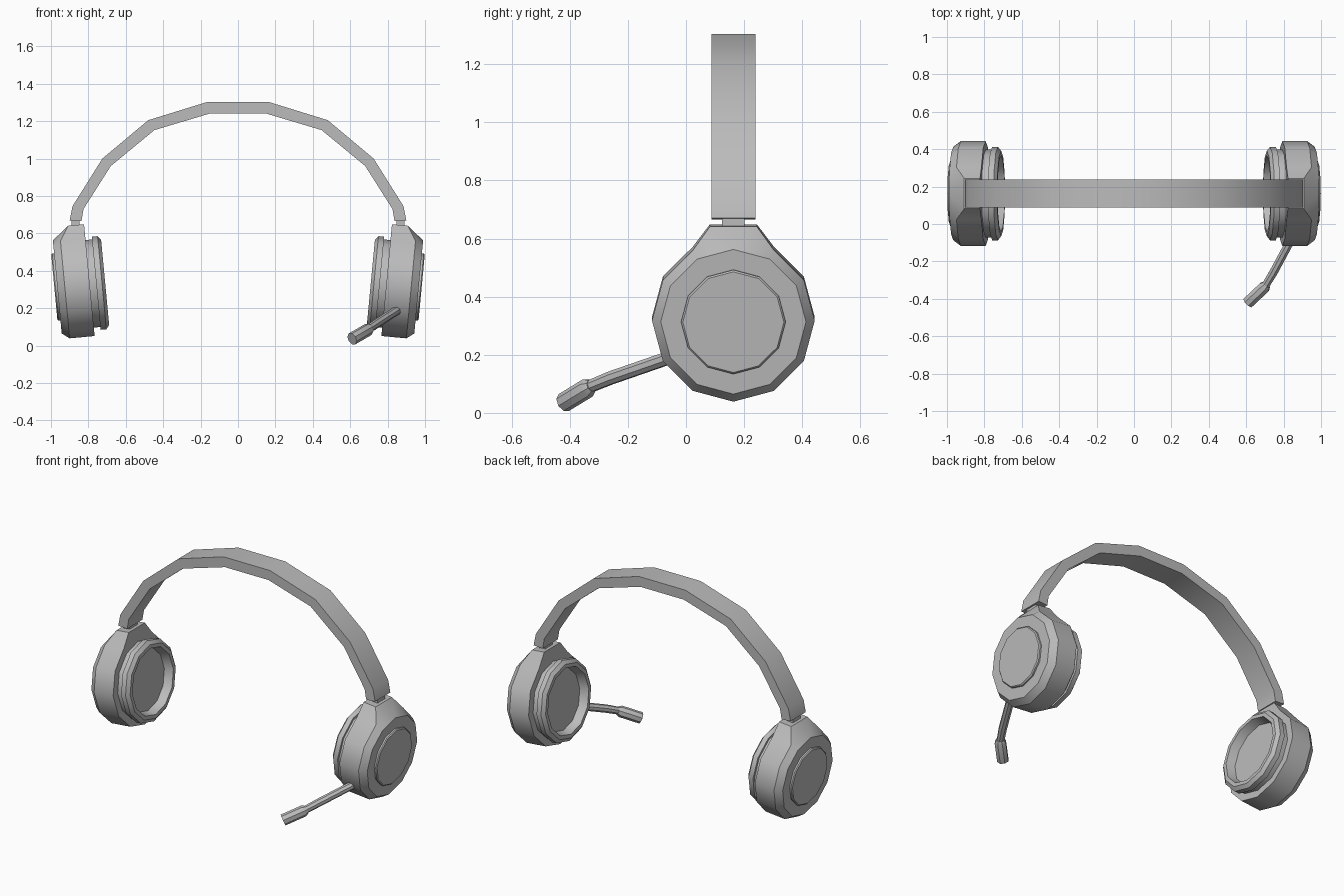
import bpy, bmesh, math
from mathutils import Vector

cube = bpy.data.objects.get("Cube")
if cube:
    bpy.data.objects.remove(cube, do_unlink=True)

grey = bpy.data.materials.new("plain grey")
grey.use_nodes = True
grey.diffuse_color = (0.5, 0.5, 0.5, 1)
grey.node_tree.nodes["Principled BSDF"].inputs["Base Color"].default_value = (0.5, 0.5, 0.5, 1)

SIDES = 12
TILT = math.radians(5.4)
MID_Y = 0.163


def finish(name, bm):
    bmesh.ops.recalc_face_normals(bm, faces=bm.faces)
    mesh = bpy.data.meshes.new(name)
    bm.to_mesh(mesh)
    bm.free()
    mesh.materials.append(grey)
    obj = bpy.data.objects.new(name, mesh)
    bpy.context.collection.objects.link(obj)
    bpy.ops.object.select_all(action="DESELECT")
    obj.select_set(True)
    bpy.context.view_layer.objects.active = obj
    bpy.ops.object.shade_smooth_by_angle(angle=math.radians(33))
    return obj


def place(side, depth, y, up):
    """Tilted ear frame: depth points at the head, up runs along the cup."""
    return Vector((side * (0.793 - depth * math.cos(TILT) + up * math.sin(TILT)),
                   MID_Y + y,
                   0.33 + depth * math.sin(TILT) + up * math.cos(TILT)))


def ring_points(radius):
    steps = [2 * math.pi * i / SIDES for i in range(SIDES)]
    return [(radius * math.sin(t), radius * math.cos(t)) for t in steps]


def bridge(bm, a, b):
    for i in range(len(a)):
        j = (i + 1) % len(a)
        bm.faces.new((a[i], a[j], b[j], b[i]))


def lathe(name, side, profile):
    bm = bmesh.new()
    rings = [[bm.verts.new(place(side, d, y, u)) for y, u in ring_points(r)]
             for r, d in profile]
    for a, b in zip(rings, rings[1:]):
        bridge(bm, a, b)
    bm.faces.new(rings[0])
    bm.faces.new(rings[-1])
    return finish(name, bm)


def ear_cup(name, side):
    """Twelve-sided shell whose top corner is split and pulled up into a neck."""
    bm = bmesh.new()
    face = [bm.verts.new(place(side, -0.174, y, u)) for y, u in ring_points(0.25)]

    def rim(depth, neck_depth):
        pts = [(depth, y, u) for y, u in ring_points(0.28)[1:]]
        pts = [(neck_depth, 0.081, 0.32)] + pts + [(neck_depth, -0.081, 0.32)]
        return [bm.verts.new(place(side, *p)) for p in pts]

    outer, inner = rim(-0.134, -0.085), rim(0, 0)
    bridge(bm, outer, inner)
    bm.faces.new(face)
    bm.faces.new(inner)
    for i in range(SIDES):
        bm.faces.new((face[i], face[(i + 1) % SIDES], outer[i + 1], outer[i]))
    bm.faces.new((face[0], outer[0], outer[-1]))
    return finish(name, bm)


def tube(name, points, radii, sides=8):
    bm = bmesh.new()
    points = [Vector(p) for p in points]
    rings = []
    for i, (p, r) in enumerate(zip(points, radii)):
        along = (points[min(i + 1, len(points) - 1)] - points[max(i - 1, 0)]).normalized()
        across = along.cross(Vector((0, 0, 1))).normalized()
        lift = across.cross(along)
        angles = [2 * math.pi * (k + 0.5) / sides for k in range(sides)]
        rings.append([bm.verts.new(p + r * (across * math.cos(t) + lift * math.sin(t)))
                      for t in angles])
    for a, b in zip(rings, rings[1:]):
        bridge(bm, a, b)
    bm.faces.new(rings[0])
    bm.faces.new(rings[-1])
    return finish(name, bm)


# Ear pieces on both sides
for label, side in (("left", 1), ("right", -1)):
    ear_cup(label + "_ear_cup", side)
    lathe(label + "_outer_disc", side, [(0.18, -0.16), (0.18, -0.184), (0.174, -0.19)])
    lathe(label + "_ear_cushion", side,
          [(0.235, -0.01), (0.235, 0.035), (0.25, 0.035), (0.25, 0.066),
           (0.228, 0.083), (0.205, 0.083), (0.19, 0.03)])
    # Slim post joining cup and band
    bm = bmesh.new()
    bmesh.ops.create_cube(bm, size=1)
    for v in bm.verts:
        v.co = (side * (0.868 + v.co.x * 0.043), MID_Y + v.co.y * 0.077, 0.655 + v.co.z * 0.06)
    finish(label + "_band_post", bm)

# Headband: half profile mirrored, then given width
outside = [(0.90, 0.67), (0.885, 0.745), (0.725, 1.0), (0.48, 1.205), (0.163, 1.303)]
inside = [(0.837, 0.666), (0.826, 0.73), (0.68, 0.96), (0.447, 1.152), (0.152, 1.24)]
bm = bmesh.new()
pairs = list(zip(outside, inside))
pairs += [((-a[0], a[1]), (-b[0], b[1])) for a, b in reversed(pairs)]
sections = []
for (ox, oz), (ix, iz) in pairs:
    corners = ((ox, -1, oz), (ox, 1, oz), (ix, 1, iz), (ix, -1, iz))
    sections.append([bm.verts.new((x, MID_Y + s * 0.076, z)) for x, s, z in corners])
for a, b in zip(sections, sections[1:]):
    bridge(bm, a, b)
bm.faces.new(sections[0])
bm.faces.new(sections[-1])
finish("headband", bm)

# Microphone boom and tip
tube("microphone_boom",
     [(0.885, 0.0, 0.21), (0.745, -0.26, 0.12), (0.69, -0.35, 0.083)],
     [0.024, 0.024, 0.022])
tube("microphone_tip",
     [(0.71, -0.325, 0.093), (0.697, -0.338, 0.086), (0.61, -0.42, 0.036)],
     [0.023, 0.034, 0.034])
